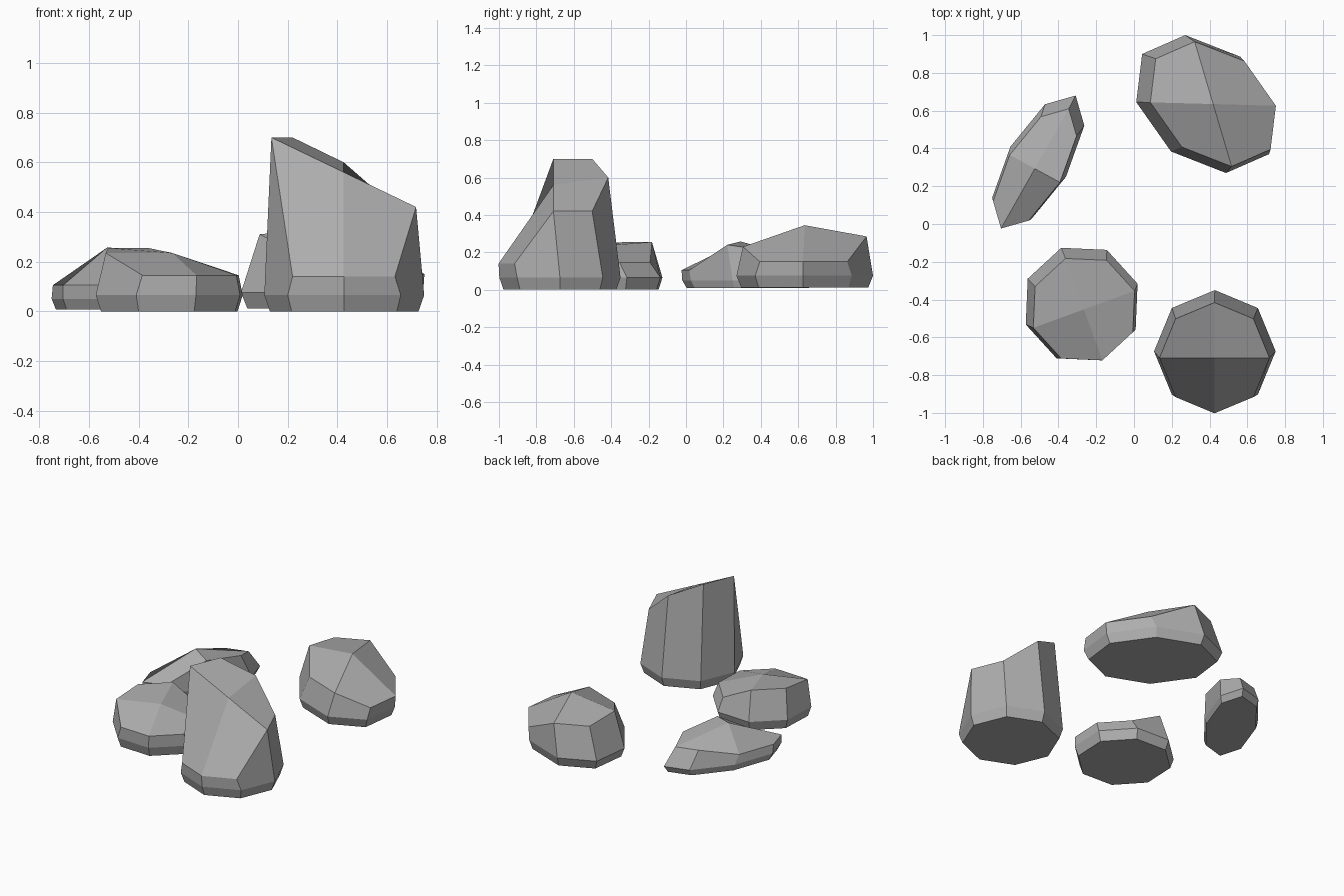
import bpy, bmesh, math
from mathutils import Vector

if "Cube" in bpy.data.objects:
    bpy.data.objects.remove(bpy.data.objects["Cube"])

stone = bpy.data.materials.new("stone_grey")
stone.diffuse_color = (0.42, 0.42, 0.42, 1)
stone.use_nodes = True
stone.node_tree.nodes["Principled BSDF"].inputs["Base Color"].default_value = stone.diffuse_color


def rock(name, centre, u, v, shift, z0, z1, heights, peak):
    """Eight-sided boulder: chamfered foot, waist ring, slanted crown ring and a
    faceted cap of four quads. u and v are the half-axes of the octagon."""
    c, u, v, shift = Vector(centre), Vector(u), Vector(v), Vector(shift)
    bm = bmesh.new()

    def ring(mid, scale, zs):
        out = []
        for i, z in enumerate(zs):
            a = i * math.pi / 4
            p = mid + scale * (u * math.cos(a) + v * math.sin(a))
            out.append(bm.verts.new((p.x, p.y, z)))
        return out

    foot = ring(c, 0.93, [z0] * 8)
    waist = ring(c, 1.0, [z1] * 8)
    crown = ring(c + shift, 0.905, heights)
    top = bm.verts.new((c.x + shift.x, c.y + shift.y, peak))

    bm.faces.new(foot[::-1])
    for lo, hi in ((foot, waist), (waist, crown)):
        for i in range(8):
            j = (i + 1) % 8
            bm.faces.new((lo[i], lo[j], hi[j], hi[i]))
    for i in range(0, 8, 2):
        bm.faces.new((top, crown[i], crown[i + 1], crown[(i + 2) % 8]))

    bmesh.ops.recalc_face_normals(bm, faces=bm.faces)
    mesh = bpy.data.meshes.new(name)
    bm.to_mesh(mesh)
    bm.free()
    mesh.materials.append(stone)
    bpy.context.collection.objects.link(bpy.data.objects.new(name, mesh))


# Tall slanted boulder, front right
rock("tall_rock", (0.428, -0.674), (0.322, 0), (0, 0.324), (-0.002, -0.035), 0, 0.065,
     (0.42, 0.42, 0.60, 0.70, 0.70, 0.14, 0.14, 0.14), 0.56)
# Low round boulder, front left
rock("low_rock", (-0.277, -0.424), (0.296, 0.108), (-0.108, 0.298), (0.012, -0.028), 0, 0.065,
     (0.145, 0.145, 0.255, 0.255, 0.235, 0.145, 0.145, 0.145), 0.235)
# Narrow stretched boulder, back left
rock("narrow_rock", (-0.507, 0.33), (0.147, -0.08), (0.198, 0.35), (-0.018, -0.037), 0.008, 0.05,
     (0.24, 0.205, 0.167, 0.167, 0.105, 0.105, 0.105, 0.105), 0.258)
# Broad boulder, back right
rock("broad_rock", (0.379, 0.635), (0.367, -0.01), (-0.108, 0.365), (0.04, 0.0), 0.012, 0.075,
     (0.15, 0.15, 0.285, 0.285, 0.31, 0.23, 0.23, 0.15), 0.345)
